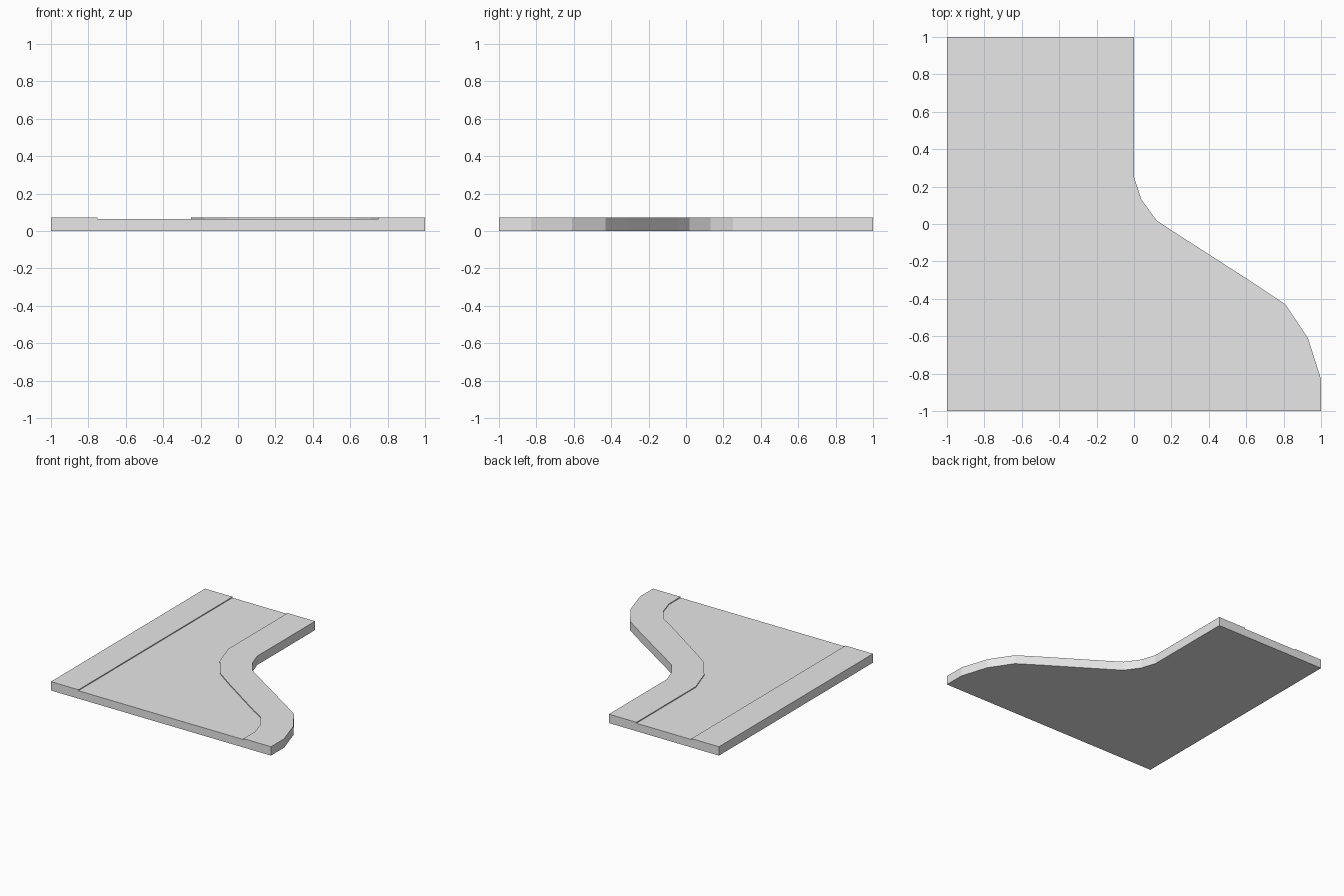
import bpy, bmesh

if "Cube" in bpy.data.objects:
    bpy.data.objects.remove(bpy.data.objects["Cube"])

ROAD_Z, CURB_Z = 0.065, 0.073

grey = bpy.data.materials.new("light grey")
grey.diffuse_color = (0.8, 0.8, 0.8, 1)
grey.use_nodes = True
grey.node_tree.nodes["Principled BSDF"].inputs["Base Color"].default_value = grey.diffuse_color

# Outer and inner lines of the winding curb, from back to front
outer = [(0, 1), (0, .41), (0, .25), (.04, .13), (.12, .02), (.21, -.04),
         (.63, -.31), (.81, -.43), (.93, -.61), (1, -.83), (1, -1)]
inner = [(-.25, 1), (-.25, .41), (-.25, .23), (-.18, .02), (-.06, -.15),
         (.11, -.27), (.53, -.55), (.63, -.61), (.71, -.72), (.75, -.85), (.75, -1)]


def straight(x):
    return [(x, p[1]) for p in inner]


def strip(name, left, right, top, left_wall, right_wall):
    """Slab between two lines; side walls go down to the given height (None = no wall)."""
    bm = bmesh.new()

    def quad(*pts):
        bm.faces.new([bm.verts.new(p) for p in pts])

    def wall(a, b, low):
        quad((*a, low), (*b, low), (*b, top), (*a, top))

    for i in range(len(left) - 1):
        a, b, c, d = left[i], left[i + 1], right[i + 1], right[i]
        quad(*[(*p, top) for p in (a, b, c, d)])
        quad(*[(*p, 0) for p in (d, c, b, a)])
        if left_wall is not None:
            wall(a, b, left_wall)
        if right_wall is not None:
            wall(c, d, right_wall)
    wall(right[0], left[0], 0)      # back end
    wall(left[-1], right[-1], 0)    # front end
    bmesh.ops.remove_doubles(bm, verts=bm.verts, dist=1e-5)
    mesh = bpy.data.meshes.new(name)
    bm.to_mesh(mesh)
    bm.free()
    mesh.materials.append(grey)
    bpy.context.collection.objects.link(bpy.data.objects.new(name, mesh))


# Road bed with a raised curb on each side
strip("straight_curb", straight(-1), straight(-.75), CURB_Z, 0, ROAD_Z)
strip("road_bed", straight(-.75), inner, ROAD_Z, None, None)
strip("winding_curb", inner, outer, CURB_Z, ROAD_Z, 0)
